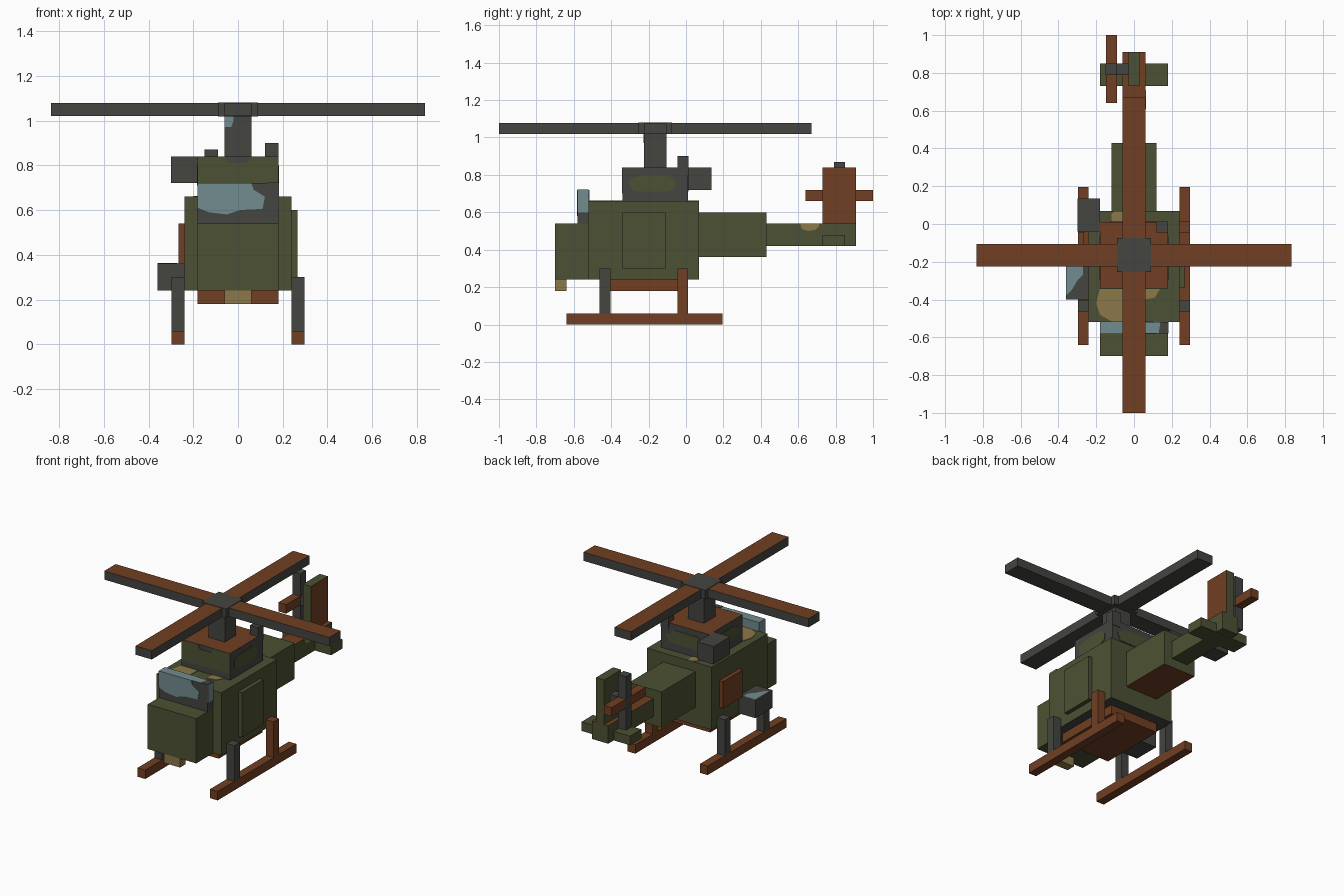
import bpy, bmesh
from mathutils import Vector

if "Cube" in bpy.data.objects:
    bpy.data.objects.remove(bpy.data.objects["Cube"], do_unlink=True)


def material(name, rgb):
    m = bpy.data.materials.new(name)
    m.use_nodes = True
    m.diffuse_color = (*rgb, 1)
    m.node_tree.nodes["Principled BSDF"].inputs["Base Color"].default_value = (*rgb, 1)
    return m


GREEN = material("olive green", (0.072, 0.083, 0.033))
BROWN = material("rust brown", (0.165, 0.049, 0.016))
GREY = material("dark grey", (0.058, 0.058, 0.052))
BLUE = material("pale blue glass", (0.171, 0.262, 0.275))
TAN = material("sand tan", (0.262, 0.188, 0.065))

DIRS = {"left": (1, 0, 0), "right": (-1, 0, 0), "front": (0, -1, 0),
        "back": (0, 1, 0), "top": (0, 0, 1), "bottom": (0, 0, -1)}


def finish(bm, name, mats):
    me = bpy.data.meshes.new(name)
    for m in mats:
        me.materials.append(m)
    bm.to_mesh(me)
    bm.free()
    ob = bpy.data.objects.new(name, me)
    bpy.context.collection.objects.link(ob)
    return ob


def box(name, x, y, z, mat, **sides):
    """Box from ranges; sides gives other colours by face direction."""
    bm = bmesh.new()
    bmesh.ops.create_cube(bm, size=1)
    for v in bm.verts:
        v.co = [r[0] if c < 0 else r[1] for c, r in zip(v.co, (x, y, z))]
    bm.normal_update()
    mats = [mat]
    for side, m in sides.items():
        mats.append(m)
        for f in bm.faces:
            if f.normal.dot(Vector(DIRS[side])) > 0.9:
                f.material_index = len(mats) - 1
    return finish(bm, name, mats)


def plate(name, side, level, pts, mat, t=0.003):
    """Thin painted patch; pts are the two remaining axes in xyz order."""
    d = Vector(DIRS[side])
    axis = [i for i in range(3) if d[i]][0]
    bm = bmesh.new()
    verts = []
    for p in pts:
        co = list(p)
        co.insert(axis, level)
        verts.append(bm.verts.new(co))
    face = bm.faces.new(verts)
    ext = bmesh.ops.extrude_face_region(bm, geom=[face])["geom"]
    for v in ext:
        if isinstance(v, bmesh.types.BMVert):
            v.co += d * t
    bmesh.ops.recalc_face_normals(bm, faces=bm.faces)
    return finish(bm, name, [mat])


# Fuselage
box("nose", (-.18, .18), (-.70, -.52), (.24, .54), GREEN)
box("cabin", (-.24, .24), (-.52, .07), (.24, .66), GREEN, bottom=GREY)
box("belly_tank", (-.18, .18), (-.46, 0), (.18, .24), BROWN)
box("nose_sensor", (-.06, .06), (-.70, -.64), (.18, .24), TAN)
box("left_door", (.24, .267), (-.34, -.11), (.30, .60), GREEN)
box("right_hatch", (-.267, -.24), (-.22, -.01), (.36, .54), BROWN)
box("side_pod", (-.36, -.24), (-.40, -.22), (.24, .36), GREY)
plate("pod_glass", "top", .36,
      [(-.36, -.22), (-.36, -.38), (-.33, -.35), (-.30, -.30), (-.27, -.27), (-.27, -.22)], BLUE)
plate("cabin_roof_patch", "top", .66,
      [(-.18, -.34), (-.2, -.42), (-.18, -.48), (-.12, -.515), (-.06, -.515), (-.06, -.34)], TAN)
plate("cabin_roof_spot", "top", .66, [(.05, -.34), (.05, -.4), (.11, -.39), (.14, -.34)], TAN)
plate("cabin_rear_spot", "top", .66, [(-.12, .01), (-.12, .05), (-.1, .07), (-.06, .07), (-.06, .01)], TAN)

# Windscreen
box("windscreen", (-.18, .18), (-.58, -.52), (.54, .72), GREY, top=BLUE, right=BLUE)
glass = [(-.18, .72), (-.18, .61), (-.13, .59), (-.05, .58), (.01, .6), (.11, .605),
         (.12, .66), (.07, .69), (.06, .72)]
plate("windscreen_front_glass", "front", -.58, glass, BLUE)
plate("windscreen_rear_glass", "back", -.52, glass, BLUE)
plate("windscreen_side_glass", "left", .18,
      [(-.58, .60), (-.52, .60), (-.52, .72), (-.58, .72)], BLUE)
plate("windscreen_top_frame", "top", .72,
      [(.13, -.58), (.18, -.58), (.18, -.52), (.14, -.52)], GREY)

# Engine housing
box("engine_housing", (-.18, .18), (-.34, .01), (.66, .84), GREY, top=BROWN)
side_patch = [(-.3, .73), (-.27, .71), (-.1, .71), (-.06, .73), (-.06, .77),
              (-.1, .8), (-.23, .8), (-.3, .78)]
plate("housing_left_patch", "left", .18, side_patch, GREEN)
plate("housing_right_patch", "right", -.18, side_patch, GREEN)
plate("housing_front_patch", "front", -.34,
      [(-.18, .70), (.18, .70), (.18, .84), (.06, .84), (.04, .81), (-.04, .81),
       (-.06, .84), (-.18, .84)], GREEN)
plate("housing_rear_patch", "back", .01,
      [(-.13, .71), (.12, .71), (.14, .76), (.08, .8), (-.1, .8)], GREEN)
box("exhaust", (-.30, -.18), (-.04, .135), (.72, .84), GREY)
box("vent_pipe", (.12, .18), (-.045, .013), (.80, .90), GREY)

# Main rotor
RY = -.165
box("rotor_mast", (-.06, .06), (RY - .06, RY + .06), (.84, 1.02), GREY)
plate("mast_patch", "front", RY - .06,
      [(-.06, .97), (-.03, .97), (-.02, 1.0), (-.02, 1.02), (-.06, 1.02)], BLUE)
box("rotor_blades_across", (-.835, .835), (RY - .06, RY + .06), (1.02, 1.078), GREY, top=BROWN)
box("rotor_blades_along", (-.06, .06), (RY - .835, RY + .835), (1.0195, 1.0785), GREY, top=BROWN)
box("rotor_hub", (-.09, .09), (RY - .09, RY + .09), (1.019, 1.081), GREY)

# Tail
box("tail_boom_front", (-.12, .12), (.07, .43), (.36, .60), GREEN, bottom=BROWN)
box("tail_boom_rear", (-.06, .06), (.43, .91), (.42, .54), GREEN, top=BROWN)
plate("boom_patch", "left", .06,
      [(.61, .54), (.62, .51), (.65, .5), (.69, .505), (.71, .525), (.71, .54)], TAN)
box("tail_stabilizer", (-.18, .18), (.73, .85), (.419, .48), GREEN)
box("tail_fin", (-.03, .03), (.73, .91), (.54, .84), GREEN, left=BROWN)
TY, TZ = .82, .69
box("tail_rotor_shaft", (-.12, -.03), (TY - .03, TY + .03), (TZ - .03, TZ + .03), GREY)
box("tail_rotor_blade_level", (-.149, -.091), (TY - .18, TY + .18), (TZ - .03, TZ + .03), BROWN)
box("tail_rotor_blade_upright", (-.15, -.09), (TY - .03, TY + .03), (TZ - .18, TZ + .18), GREY)

# Landing gear
for label, s in (("left", 1), ("right", -1)):
    x = sorted((s * .24, s * .297))
    box(label + "_skid", x, (-.64, .195), (0, .06), BROWN)
    box(label + "_front_strut", x, (-.463, -.405), (.06, .30), GREY)
    box(label + "_rear_strut", x, (-.046, .012), (.06, .30), BROWN if s > 0 else GREY)
